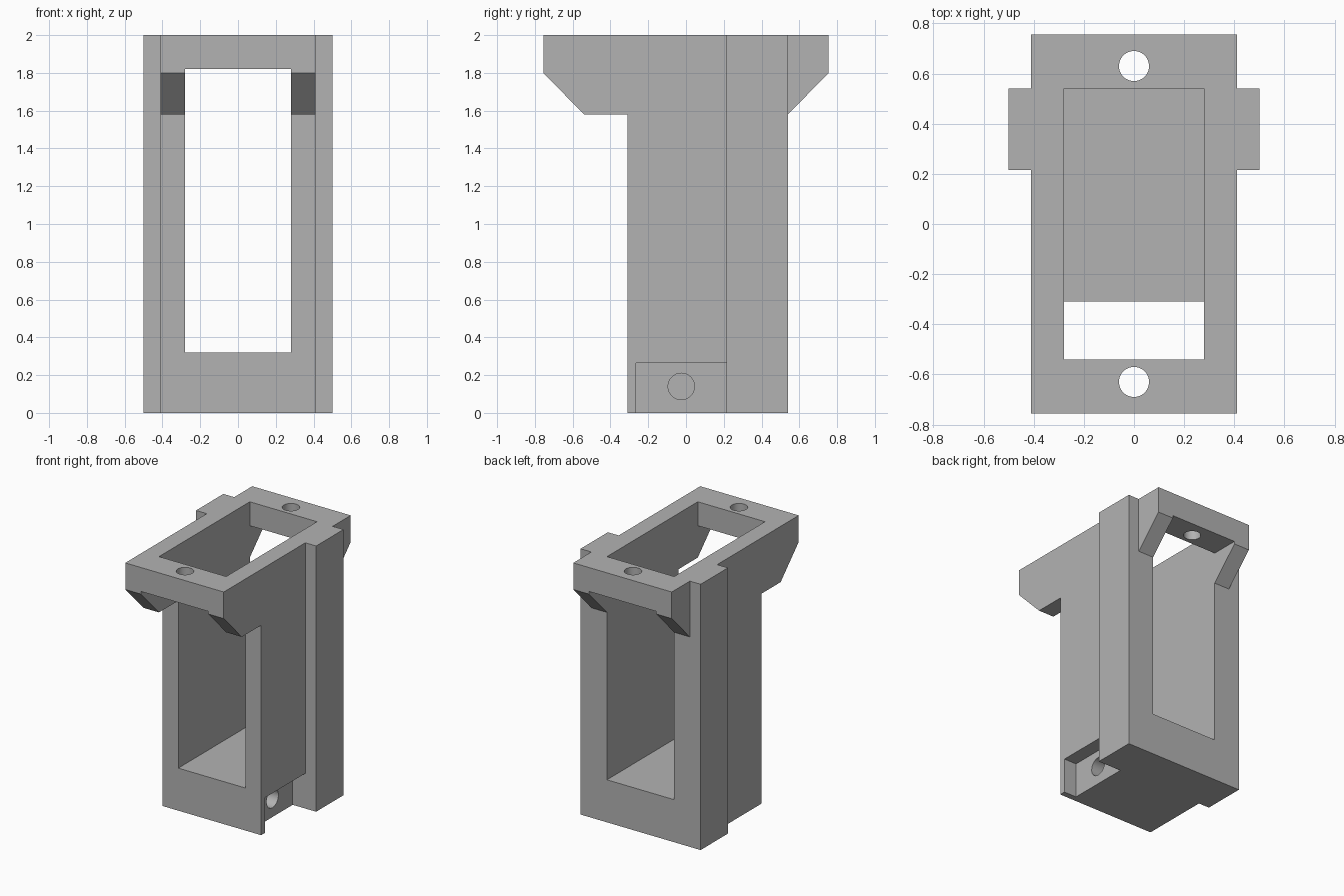
import bpy, bmesh, math
from mathutils import Matrix

cube = bpy.data.objects.get("Cube")
if cube:
    bpy.data.objects.remove(cube, do_unlink=True)

grey = bpy.data.materials.new("plain grey")
grey.use_nodes = True
colour = (0.45, 0.45, 0.45, 1)
grey.diffuse_color = colour
grey.node_tree.nodes["Principled BSDF"].inputs["Base Color"].default_value = colour


def make_object(name, bm):
    bmesh.ops.recalc_face_normals(bm, faces=bm.faces)
    mesh = bpy.data.meshes.new(name)
    bm.to_mesh(mesh)
    bm.free()
    mesh.materials.append(grey)
    obj = bpy.data.objects.new(name, mesh)
    bpy.context.collection.objects.link(obj)
    return obj


def box(name, x, y, z):
    bm = bmesh.new()
    bmesh.ops.create_cube(bm, size=1)
    for v in bm.verts:
        v.co = [r[0] if c < 0 else r[1] for c, r in zip(v.co, (x, y, z))]
    return make_object(name, bm)


def cylinder(name, radius, depth, centre, axis="Z"):
    bm = bmesh.new()
    turn = Matrix.Rotation(math.pi / 2, 4, "Y") if axis == "X" else Matrix()
    bmesh.ops.create_cone(bm, cap_ends=True, segments=48, radius1=radius,
                          radius2=radius, depth=depth,
                          matrix=Matrix.Translation(centre) @ turn)
    return make_object(name, bm)


def side_profile(name, points, half_width):
    bm = bmesh.new()
    face = bm.faces.new([bm.verts.new((-half_width, y, z)) for y, z in points])
    side = bmesh.ops.extrude_face_region(bm, geom=[face])["geom"]
    verts = [g for g in side if isinstance(g, bmesh.types.BMVert)]
    bmesh.ops.translate(bm, verts=verts, vec=(2 * half_width, 0, 0))
    return make_object(name, bm)


def combine(target, tool, operation):
    mod = target.modifiers.new(tool.name, "BOOLEAN")
    mod.object, mod.operation, mod.solver = tool, operation, "EXACT"
    bpy.context.view_layer.objects.active = target
    bpy.ops.object.modifier_apply(modifier=mod.name)
    bpy.data.objects.remove(tool, do_unlink=True)


# Body with overhanging top flange and sloped gussets
bracket = side_profile("mounting_bracket", [
    (-0.31, 0), (0.54, 0), (0.54, 1.58), (0.755, 1.8), (0.755, 2),
    (-0.755, 2), (-0.755, 1.8), (-0.54, 1.58), (-0.31, 1.58)], 0.41)

# Side rails
combine(bracket, box("side_rails", (-0.5, 0.5), (0.215, 0.54), (0, 2)), "UNION")

# Window from front to back, and opening in the top
combine(bracket, box("window", (-0.28, 0.28), (-1, 1), (0.32, 1.82)), "DIFFERENCE")
combine(bracket, box("top_opening", (-0.28, 0.28), (-0.54, 0.54), (1.5, 2.2)), "DIFFERENCE")

# Screw holes in the flange
for end in (-1, 1):
    combine(bracket, cylinder("screw_hole", 0.06, 0.6, (0, 0.63 * end, 1.95)), "DIFFERENCE")

# Pocket low on the left side, with a blind hole
combine(bracket, box("pocket", (0.305, 0.7), (-0.265, 0.215), (-0.1, 0.265)), "DIFFERENCE")
combine(bracket, cylinder("pocket_hole", 0.07, 0.5, (0.25, -0.025, 0.14), "X"), "DIFFERENCE")

bpy.ops.object.select_all(action="DESELECT")
bracket.select_set(True)
bpy.context.view_layer.objects.active = bracket
bpy.ops.object.shade_smooth_by_angle(angle=math.radians(30))
